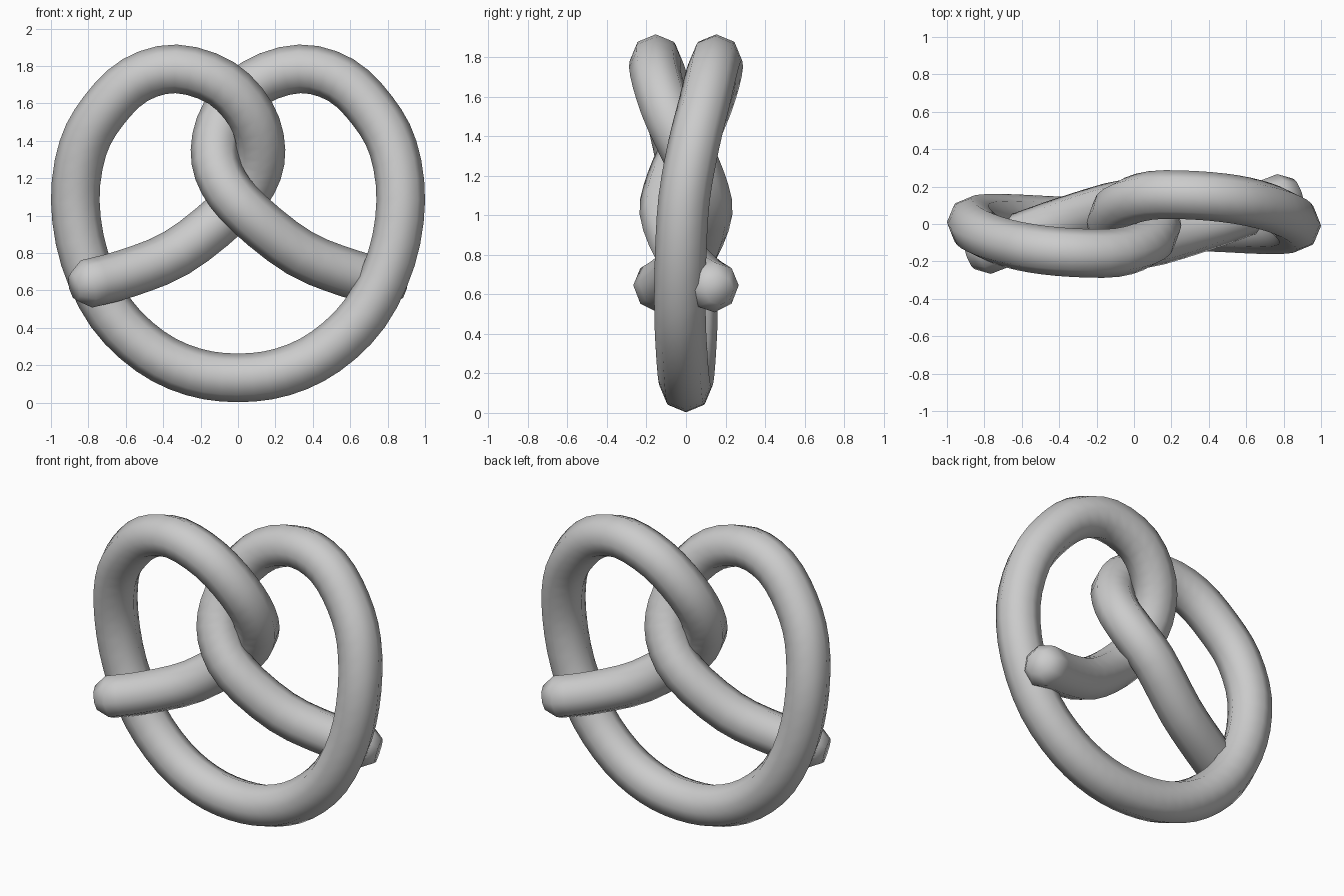
import bpy, bmesh, math
from mathutils import Vector

if "Cube" in bpy.data.objects:
    bpy.data.objects.remove(bpy.data.objects["Cube"])

RADIUS, SIDES, STEPS = 0.13, 8, 3

# Centre line of one half: bottom middle, up the right side, over, and down to the tip
half = [Vector(p) for p in [
    (0.24, -0.01, 0.165), (0.47, -0.02, 0.275), (0.68, -0.03, 0.48), (0.82, -0.028, 0.77),
    (0.87, -0.01, 1.08), (0.83, 0.04, 1.36), (0.72, 0.09, 1.56), (0.55, 0.13, 1.725),
    (0.33, 0.153, 1.785), (0.09, 0.153, 1.71), (-0.07, 0.10, 1.54), (-0.123, 0.01, 1.35),
    (-0.08, -0.07, 1.18), (0.06, -0.105, 1.01), (0.33, -0.03, 0.80), (0.60, 0.065, 0.69),
    (0.81, 0.145, 0.635)]]

# The other half is the same turned half way round z
other = [Vector((-p.x, -p.y, p.z)) for p in reversed(half)]
points = other + [Vector((0, 0, 0.133))] + half


def spline(pts, steps):
    """Smooth path through all points."""
    ext = [2 * pts[0] - pts[1]] + pts + [2 * pts[-1] - pts[-2]]
    out = []
    for a, b, c, d in zip(ext, ext[1:], ext[2:], ext[3:]):
        for k in range(steps):
            t = k / steps
            out.append(0.5 * (2 * b + (c - a) * t + (2 * a - 5 * b + 4 * c - d) * t**2
                              + (3 * b - a - 3 * c + d) * t**3))
    return out + [pts[-1].copy()]


path = spline(points, STEPS)
radii = [RADIUS] * len(path)

# Rounded tips: one smaller ring beyond each end
start = (path[0] - path[1]).normalized()
end = (path[-1] - path[-2]).normalized()
path = [path[0] + start * 0.075] + path + [path[-1] + end * 0.075]
radii = [0.075] + radii + [0.075]

# Sweep the round section along the path
bm = bmesh.new()
rings = []
for i, p in enumerate(path):
    tan = (path[min(i + 1, len(path) - 1)] - path[max(i - 1, 0)]).normalized()
    u = Vector((0, 1, 0))
    u = (u - tan * u.dot(tan)).normalized()
    v = tan.cross(u)
    rings.append([bm.verts.new(p + radii[i] * (u * math.cos(a) + v * math.sin(a)))
                  for a in (2 * math.pi * k / SIDES for k in range(SIDES))])
for r, s in zip(rings, rings[1:]):
    for k in range(SIDES):
        n = (k + 1) % SIDES
        bm.faces.new((r[k], r[n], s[n], s[k]))
bm.faces.new(rings[0])
bm.faces.new(rings[-1])
bmesh.ops.recalc_face_normals(bm, faces=bm.faces)
for f in bm.faces:
    f.smooth = True

mesh = bpy.data.meshes.new("pretzel")
bm.to_mesh(mesh)
bm.free()
pretzel = bpy.data.objects.new("pretzel", mesh)
bpy.context.collection.objects.link(pretzel)
